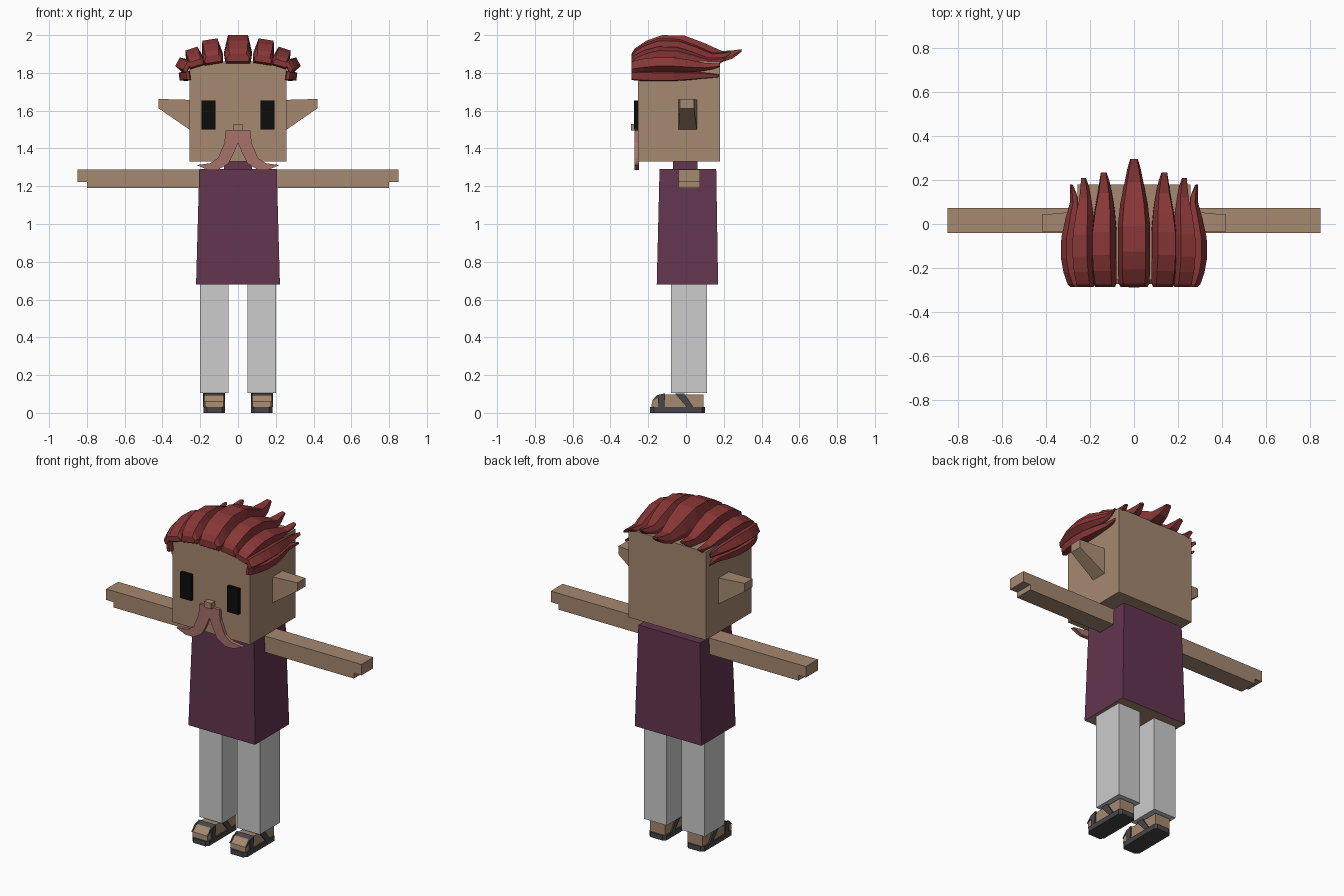
import bpy, bmesh, math

cube = bpy.data.objects.get("Cube")
if cube:
    bpy.data.objects.remove(cube, do_unlink=True)


def material(name, r, g, b):
    def lin(c):
        c /= 255
        return c / 12.92 if c <= 0.04 else ((c + 0.055) / 1.055) ** 2.4
    m = bpy.data.materials.new(name)
    m.use_nodes = True
    col = (lin(r), lin(g), lin(b), 1)
    m.diffuse_color = col
    m.node_tree.nodes["Principled BSDF"].inputs["Base Color"].default_value = col
    return m


SKIN = material("skin", 165, 136, 112)
PLUM = material("plum cloth", 99, 53, 79)
GREY = material("pale trousers", 204, 204, 204)
HAIR = material("red hair", 136, 54, 54)
PINK = material("moustache pink", 166, 114, 106)
DARK = material("sandal grey", 70, 70, 72)
BLACK = material("eye black", 12, 12, 12)


def loft(name, loops, *mats):
    """Skin a row of equal-length point loops and cap both ends."""
    bm = bmesh.new()
    rows = [[bm.verts.new(p) for p in loop] for loop in loops]
    n = len(rows[0])
    for a, b in zip(rows, rows[1:]):
        for i in range(n):
            j = (i + 1) % n
            bm.faces.new((a[i], a[j], b[j], b[i]))
    bm.faces.new(rows[0])
    bm.faces.new(rows[-1])
    bmesh.ops.recalc_face_normals(bm, faces=bm.faces)
    me = bpy.data.meshes.new(name)
    bm.to_mesh(me)
    bm.free()
    for m in mats:
        me.materials.append(m)
    ob = bpy.data.objects.new(name, me)
    bpy.context.collection.objects.link(ob)
    return ob


def rect_z(x0, x1, y0, y1, z):
    return [(x0, y0, z), (x1, y0, z), (x1, y1, z), (x0, y1, z)]


def rect_x(x, y0, y1, z0, z1):
    return [(x, y0, z0), (x, y1, z0), (x, y1, z1), (x, y0, z1)]


def box(name, x0, x1, y0, y1, z0, z1, mat):
    return loft(name, [rect_z(x0, x1, y0, y1, z) for z in (z0, z1)], mat)


def prism_x(name, pts, x0, x1, mat):
    return loft(name, [[(x, y, z) for y, z in pts] for x in (x0, x1)], mat)


def prism_y(name, pts, s, y0, y1, mat):
    return loft(name, [[(s * x, y, z) for x, z in pts] for y in (y0, y1)], mat)


# Head, neck, nose and tunic
box("head", -.258, .258, -.255, .18, 1.33, 1.86, SKIN)
box("neck", -.075, .075, -.07, .06, 1.28, 1.335, PLUM)
box("nose", -.024, .024, -.29, -.25, 1.495, 1.53, SKIN)
tunic = loft("tunic", [rect_z(-.222, .222, -.155, .17, .68),
                       rect_z(-.205, .205, -.14, .16, 1.29)], PLUM, SKIN)
for f in tunic.data.polygons:
    f.material_index = 1 if f.normal.z < -.9 else 0

# Profiles for the paired parts
arm = [(.2, 1.19), (.8, 1.19), (.8, 1.222), (.85, 1.222), (.85, 1.288), (.2, 1.288)]
whisker = [(0, 1.5), (.066, 1.495), (.072, 1.43), (.105, 1.35), (.145, 1.322), (.22, 1.312),
           (.16, 1.287), (.105, 1.287), (.05, 1.32), (.025, 1.37), (0, 1.43)]
foot = [(-.183, .03), (-.18, .06), (-.15, .09), (-.11, .098), (.092, .098), (.092, .03)]
toe_strap = [(-.145, .03), (-.15, .088), (-.11, .104), (-.115, .03)]
ankle_strap = [(-.058, .103), (-.01, .103), (.04, .03), (.005, .03)]
toe_band = [(-.185, .06), (-.152, .094), (-.11, .104), (-.11, .09), (-.145, .08)]

for side, s in (("left", 1), ("right", -1)):
    prism_y(side + "_arm", arm, s, -.04, .073, SKIN)
    prism_y(side + "_moustache", whisker, s, -.273, -.25, PINK)
    box(side + "_eye", s * .12, s * .194, -.275, -.25, 1.5, 1.655, BLACK)
    loft(side + "_ear", [rect_x(s * .25, -.04, .058, 1.495, 1.657),
                         rect_x(s * .42, -.033, .042, 1.612, 1.662)], SKIN)
    box(side + "_trouser_leg", s * .05, s * .202, -.08, .112, .105, .69, GREY)
    # Sandal with clipped sole corners and straps
    sole = [(.07, -.17), (.085, -.19), (.165, -.19), (.183, -.17),
            (.183, .085), (.165, .1), (.085, .1), (.07, .085)]
    loft(side + "_sole", [[(s * x, y, z) for x, y in sole] for z in (0, .03)], DARK)
    prism_x(side + "_foot", foot, s * .076, s * .176, SKIN)
    prism_x(side + "_toe_strap", toe_strap, s * .069, s * .184, DARK)
    prism_x(side + "_ankle_strap", ankle_strap, s * .069, s * .184, DARK)
    for x in (.072, .174):
        prism_x(side + "_toe_band", toe_band, s * x, s * (x + .008), DARK)

# Hair: locks swept from brow to nape, each (along, width, underside, crest)
SWEEP = [(0, .82, 0, .3), (.03, .94, -.08, .5), (.14, 1, -.08, .8), (.28, 1, -.08, 1),
         (.48, 1, -.08, .98), (.66, .84, -.08, .7), (.82, .58, -.02, .4),
         (.92, .42, .12, .42), (1, .24, .38, .47)]


def lock(name, cx, cz, tilt, half, height, tail, s):
    t = math.radians(tilt)
    loops = []
    for along, w, lo, hi in SWEEP:
        y = -.288 + along * (tail + .288)
        loop = []
        for u, v in ((-.9, lo), (-1, lo + (hi - lo) * .4), (-.72, hi),
                     (.72, hi), (1, lo + (hi - lo) * .4), (.9, lo)):
            u, v = u * w * half, v * height
            loop.append((s * (cx + u * math.cos(t) + v * math.sin(t)), y,
                         cz - u * math.sin(t) + v * math.cos(t)))
        loops.append(loop)
    loft(name, loops, HAIR)


lock("crown_lock", 0, 1.86, 0, .074, .14, .295, 1)
for side, s in (("left", 1), ("right", -1)):
    lock(side + "_upper_lock", .13, 1.856, 9, .056, .122, .235, s)
    lock(side + "_middle_lock", .218, 1.838, 18, .047, .095, .21, s)
    lock(side + "_temple_lock", .262, 1.828, 62, .036, .066, .18, s)
    lock(side + "_side_lock", .257, 1.787, 97, .028, .055, .175, s)
